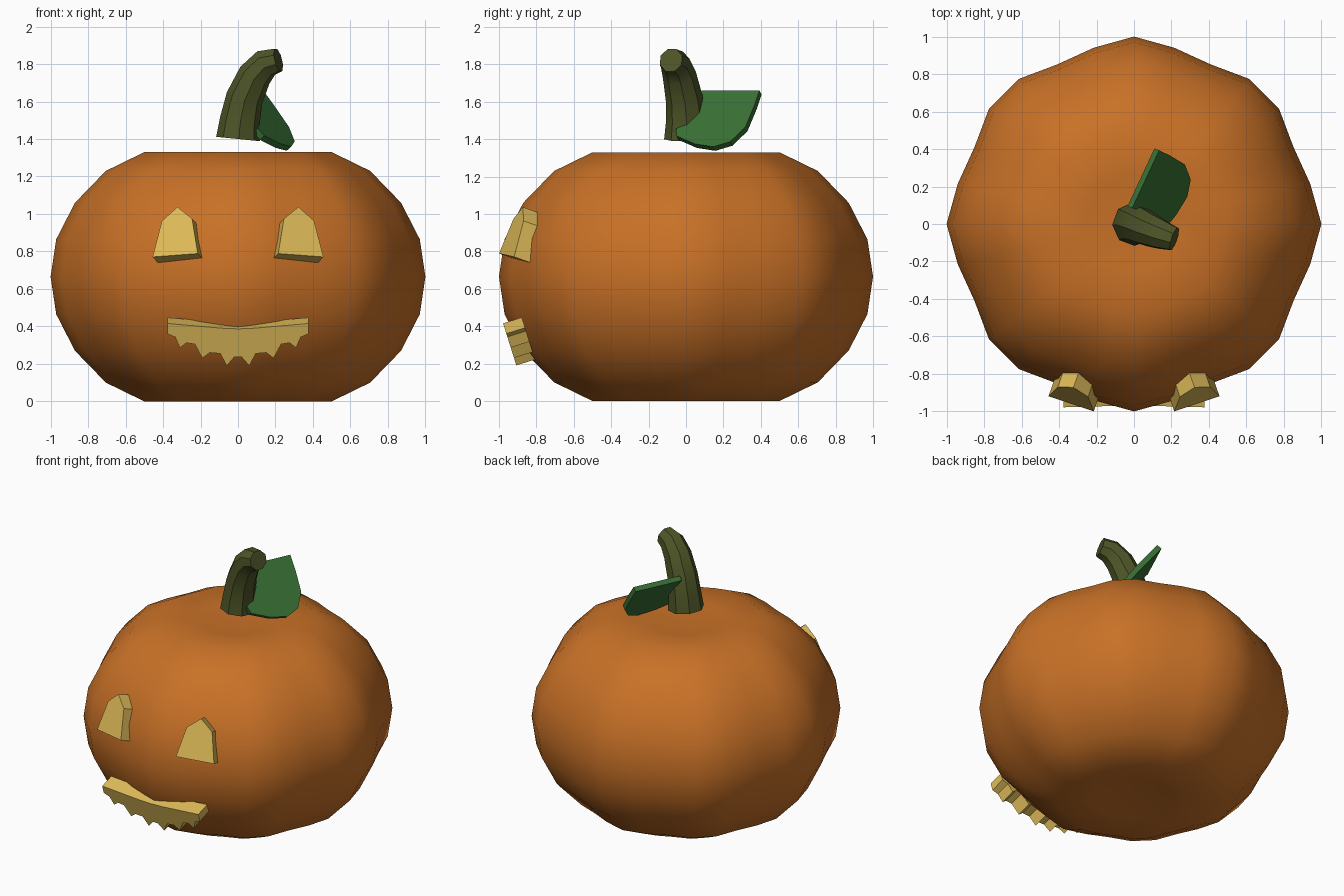
import bpy, bmesh
from math import sin, cos, pi, radians
from mathutils import Vector

if "Cube" in bpy.data.objects:
    bpy.data.objects.remove(bpy.data.objects["Cube"])


def material(name, rgb):
    m = bpy.data.materials.new(name)
    m.use_nodes = True
    m.diffuse_color = (*rgb, 1)
    m.node_tree.nodes["Principled BSDF"].inputs["Base Color"].default_value = (*rgb, 1)
    return m


ORANGE = material("pumpkin_orange", (0.58, 0.165, 0.02))
GOLD = material("candle_gold", (0.74, 0.5, 0.1))
GREEN = material("leaf_green", (0.04, 0.16, 0.035))
OLIVE = material("stem_olive", (0.075, 0.09, 0.02))


def finish(name, bm, mat, smooth=None):
    bmesh.ops.recalc_face_normals(bm, faces=bm.faces)
    mesh = bpy.data.meshes.new(name)
    bm.to_mesh(mesh)
    bm.free()
    mesh.materials.append(mat)
    ob = bpy.data.objects.new(name, mesh)
    bpy.context.collection.objects.link(ob)
    if smooth:
        bpy.ops.object.select_all(action='DESELECT')
        ob.select_set(True)
        bpy.context.view_layer.objects.active = ob
        bpy.ops.object.shade_smooth_by_angle(angle=radians(smooth))
    return ob


def loft(bm, rings):
    """Skin a list of equal vertex rings and cap both ends."""
    rows = [[bm.verts.new(p) for p in ring] for ring in rings]
    n = len(rows[0])
    for a, b in zip(rows, rows[1:]):
        for i in range(n):
            j = (i + 1) % n
            bm.faces.new((a[i], a[j], b[j], b[i]))
    return rows


def plate(name, outline, origin, across, normal, depth, mat):
    """Extrude an outline backwards from its front plane."""
    h, n = Vector(across).normalized(), Vector(normal).normalized()
    v = n.cross(h).normalized()
    bm = bmesh.new()
    front = [Vector(origin) + h * a + v * b for a, b in outline]
    rows = loft(bm, [front, [p - n * depth for p in front]])
    for row in rows:
        bm.faces.new(row)
    return finish(name, bm, mat)


# Ribbed body: eight lobes, with dimples at the top and bottom
SEGMENTS, MID = 28, 0.665
half = [(1.0, 0), (0.97, 0.2), (0.87, 0.395), (0.705, 0.565), (0.5, 0.665), (0.26, 0.655)]
profile = [(r, -z) for r, z in reversed(half[1:])] + half
rings = []
for r, z in profile:
    ring = []
    for i in range(SEGMENTS):
        t = 2 * pi * i / SEGMENTS
        k = r * (0.971 + 0.029 * cos(8 * t))
        ring.append((k * cos(t), k * sin(t), MID + z))
    rings.append(ring)
bm = bmesh.new()
rows = loft(bm, rings)
for row, z in ((rows[0], 0.03), (rows[-1], 1.3)):
    pole = bm.verts.new((0, 0, z))
    for i in range(SEGMENTS):
        bm.faces.new((row[i], row[(i + 1) % SEGMENTS], pole))
finish("pumpkin_body", bm, ORANGE, 60)

# Bent, tapering eight-sided stem
path = [Vector(p) for p in ((0, 0, 1.4), (0.01, 0, 1.5), (0.035, -0.01, 1.62),
                            (0.09, -0.035, 1.74), (0.15, -0.058, 1.805), (0.215, -0.08, 1.822))]
radii = (0.117, 0.107, 0.099, 0.09, 0.08, 0.066)
rings = []
for i, (p, r) in enumerate(zip(path, radii)):
    d = (path[min(i + 1, 5)] - path[max(i - 1, 0)]).normalized()
    side = Vector((0.35, 0.93, 0)).cross(d).normalized()
    up = d.cross(side)
    rings.append([p + (side * cos(a) + up * sin(a)) * r
                  for a in (2 * pi * (k + 0.5) / 8 for k in range(8))])
bm = bmesh.new()
rows = loft(bm, rings)
bm.faces.new(rows[0])
bm.faces.new(rows[-1])
finish("stem", bm, OLIVE, 40)

# Thick leaf sloping down beside the stem (along, down the slope)
leaf = [(0.06, 0), (0.4, 0), (0.4, 0.1), (0.39, 0.25), (0.33, 0.35), (0.24, 0.385),
        (0.125, 0.365), (0.0, 0.31), (-0.015, 0.26), (0.03, 0.235), (0.08, 0.13)]
plate("leaf", [(a, -b) for a, b in leaf], (-0.035, 0.03, 1.66),
      (0.42, 0.9, 0), (0.7, -0.33, 0.62), 0.035, GREEN)

# Wedge eyes, turned outwards and tilted back
eye = [(-0.13, 0), (-0.085, 0.2), (0, 0.272), (0.085, 0.2), (0.125, 0)]
for name, s in (("right_eye", -1), ("left_eye", 1)):
    plate(name, [(-s * a, b) for a, b in eye], (s * 0.333, -0.96, 0.78),
          (0.93, s * 0.31, -s * 0.07), (s * 0.31, -0.9, 0.32), 0.1, GOLD)

# Mouth slab with a row of teeth along its lower edge
half = [(0.02, 0.038), (0.06, -0.01), (0.095, 0.058), (0.15, 0.063), (0.19, 0.032), (0.23, 0.11),
        (0.275, 0.118), (0.31, 0.09), (0.335, 0.15), (0.375, 0.168), (0.375, 0.226), (0.2, 0.21),
        (0.09, 0.2)]
mouth = half + [(0, 0.196)] + [(-a, b) for a, b in reversed(half)]
plate("mouth", mouth, (0, -0.91, 0.2), (1, 0, 0), (0, -0.95, -0.3), 0.105, GOLD)
